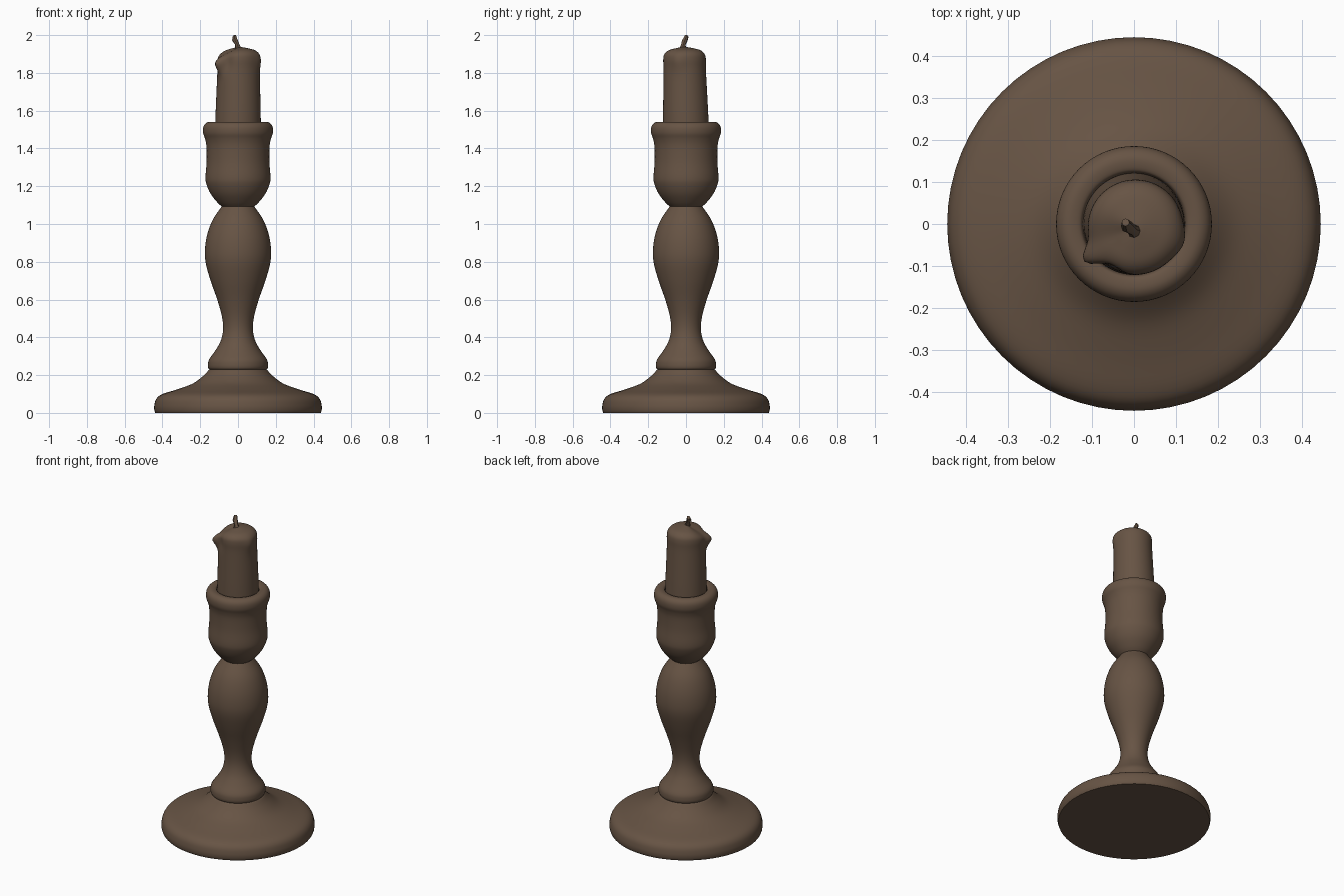
import bpy, bmesh, math
from mathutils import Vector

cube = bpy.data.objects.get("Cube")
if cube:
    bpy.data.objects.remove(cube, do_unlink=True)

brown = bpy.data.materials.new("dark brown")
brown.use_nodes = True
colour = (0.135, 0.088, 0.058, 1)
brown.diffuse_color = colour
bsdf = next(n for n in brown.node_tree.nodes if n.type == 'BSDF_PRINCIPLED')
bsdf.inputs["Base Color"].default_value = colour
bsdf.inputs["Roughness"].default_value = 0.7


def smooth_curve(points, steps=4):
    """Interpolate a smooth curve through the given points."""
    pts = [Vector(p) for p in points]
    ext = [pts[0] * 2 - pts[1]] + pts + [pts[-1] * 2 - pts[-2]]
    out = []
    for a, b, c, d in zip(ext, ext[1:], ext[2:], ext[3:]):
        for i in range(steps):
            t = i / steps
            out.append((b * 2 + (c - a) * t + (a * 2 - b * 5 + c * 4 - d) * t * t
                        + (b * 3 - a - c * 3 + d) * t ** 3) / 2)
    return out + [pts[-1]]


def skin(name, rings, angle=50):
    """Join rings of points into a closed, smooth-shaded tube."""
    bm = bmesh.new()
    loops = [[bm.verts.new(p) for p in ring] for ring in rings]
    n = len(loops[0])
    for low, high in zip(loops, loops[1:]):
        for i in range(n):
            j = (i + 1) % n
            bm.faces.new((low[i], low[j], high[j], high[i]))
    bm.faces.new(loops[0][::-1])
    bm.faces.new(loops[-1])
    bmesh.ops.recalc_face_normals(bm, faces=bm.faces)
    mesh = bpy.data.meshes.new(name)
    bm.to_mesh(mesh)
    bm.free()
    mesh.materials.append(brown)
    obj = bpy.data.objects.new(name, mesh)
    bpy.context.collection.objects.link(obj)
    bpy.ops.object.select_all(action='DESELECT')
    obj.select_set(True)
    bpy.context.view_layer.objects.active = obj
    bpy.ops.object.shade_smooth_by_angle(angle=math.radians(angle))
    return obj


def ring(r, z, sides=64):
    return [(r * math.cos(k * math.tau / sides), r * math.sin(k * math.tau / sides), z)
            for k in range(sides)]


def turned(name, points):
    return skin(name, [ring(max(p.x, 0.001), p.y) for p in smooth_curve(points)])


# Foot, stem and candle cup turned from profiles of (radius, height)
turned("foot", [(0.438, 0), (0.443, 0.015), (0.443, 0.04), (0.432, 0.075), (0.4, 0.1),
                (0.32, 0.125), (0.24, 0.155), (0.185, 0.195), (0.15, 0.232)])
turned("stem", [(0.148, 0.228), (0.157, 0.237), (0.159, 0.257), (0.152, 0.285),
                (0.12, 0.33), (0.092, 0.38), (0.079, 0.44), (0.085, 0.51), (0.11, 0.6),
                (0.145, 0.7), (0.17, 0.79), (0.175, 0.86), (0.164, 0.94),
                (0.135, 1.02), (0.085, 1.095)])
turned("candle_cup", [(0.083, 1.09), (0.11, 1.115), (0.145, 1.16), (0.167, 1.21),
                      (0.172, 1.25), (0.166, 1.33), (0.167, 1.41), (0.174, 1.45),
                      (0.184, 1.48), (0.184, 1.51), (0.174, 1.53), (0.155, 1.54),
                      (0.13, 1.537), (0.122, 1.525), (0.12, 1.5)])


# Candle with a slight lean and wax drips at the shoulder
def bump(a, centre, width):
    d = (a - math.radians(centre) + math.pi) % math.tau - math.pi
    return math.exp(-(d / math.radians(width)) ** 2)


def candle_ring(r, z):
    height = (z - 1.5) / 0.43
    drip_zone = math.exp(-((z - 1.86) / 0.05) ** 2)
    out = []
    for x, y, _ in ring(r, z):
        a = math.atan2(y, x)
        grow = drip_zone * (0.3 * bump(a, -147, 12) + 0.07 * bump(a, -18, 18)
                            - 0.08 * bump(a, -120, 15))
        sag = -0.035 * (r / 0.11) * bump(a, -155, 40) * max(0, height) ** 6
        out.append((x * (1 + grow) + 0.004 * height,
                    y * (1 + grow) - 0.009 * height, z + sag))
    return out


wax = smooth_curve([(0.121, 1.5), (0.119, 1.6), (0.115, 1.72), (0.112, 1.82),
                    (0.113, 1.87), (0.107, 1.9), (0.085, 1.92), (0.05, 1.93), (0.012, 1.937)])
skin("candle", [candle_ring(p.x, p.y) for p in wax])

# Bent wick
path = [(0.003, -0.018, 1.925), (-0.004, -0.014, 1.95), (-0.016, -0.006, 1.972),
        (-0.02, 0.004, 1.997)]
radii = [0.018, 0.012, 0.015, 0.009]
wick = []
for (cx, cy, cz), r in zip(path, radii):
    wick.append([(cx + x, cy + y, cz - 0.8 * (y - x) * (r < 0.01))
                 for x, y, _ in ring(r, 0, 8)])
# Trim the tilted tip to the full height
wick[-1] = [(x, y, min(z, 2.0)) for x, y, z in wick[-1]]
skin("wick", wick, 40)
